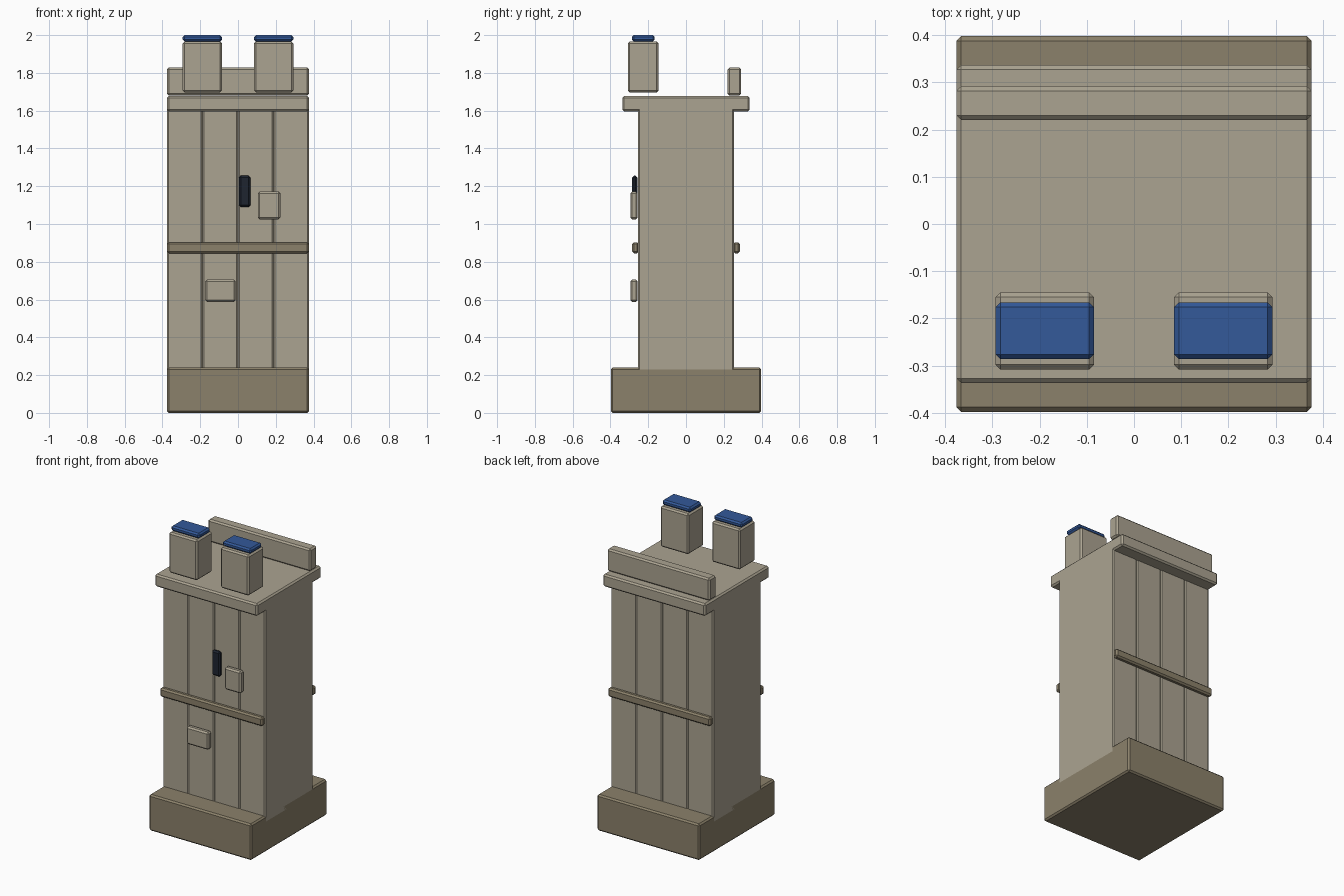
import bpy
import bmesh
from mathutils import Vector

cube = bpy.data.objects.get("Cube")
if cube:
    bpy.data.objects.remove(cube, do_unlink=True)


def material(name, rgb):
    mat = bpy.data.materials.new(name)
    mat.use_nodes = True
    mat.diffuse_color = (*rgb, 1)
    mat.node_tree.nodes["Principled BSDF"].inputs["Base Color"].default_value = (*rgb, 1)
    return mat


stone = material("warm grey", (0.41, 0.37, 0.285))
brown = material("olive brown", (0.26, 0.22, 0.145))
blue = material("blue", (0.033, 0.1, 0.32))
dark = material("dark slate", (0.013, 0.018, 0.03))


def box(name, mat, x, y, z, bevel=0.01):
    """Chamfered box spanning the given (min, max) ranges."""
    low, high = Vector((x[0], y[0], z[0])), Vector((x[1], y[1], z[1]))
    bm = bmesh.new()
    bmesh.ops.create_cube(bm, size=1)
    bmesh.ops.scale(bm, vec=high - low, verts=bm.verts)
    bmesh.ops.bevel(bm, geom=list(bm.edges), offset=bevel, segments=1,
                    affect='EDGES', profile=0.5)
    mesh = bpy.data.meshes.new(name)
    bm.to_mesh(mesh)
    bm.free()
    mesh.materials.append(mat)
    obj = bpy.data.objects.new(name, mesh)
    obj.location = (low + high) / 2
    bpy.context.scene.collection.objects.link(obj)
    return obj


HALF = 0.376
full = (-HALF, HALF)

# Plinth and four upright boards
box("plinth", brown, full, (-0.398, 0.398), (0, 0.24))
width = 2 * HALF / 4
for i in range(4):
    left = -HALF + i * width
    box(f"board_{i + 1}", stone, (left, left + width), (-0.253, 0.253), (0.195, 1.62), 0.007)

# Top slab and rear parapet
box("top_slab", stone, full, (-0.337, 0.337), (1.595, 1.677))
box("rear_parapet", stone, full, (0.22, 0.292), (1.68, 1.828))

# Rails across front and back
box("front_rail", brown, full, (-0.286, -0.25), (0.845, 0.903))
box("back_rail", brown, full, (0.25, 0.286), (0.845, 0.903))

# Pair of posts with blue caps
for side, x in (("right", (-0.293, -0.085)), ("left", (0.085, 0.293))):
    box(f"{side}_post", stone, x, (-0.308, -0.145), (1.697, 1.966))
    box(f"{side}_post_cap", blue, x, (-0.286, -0.166), (1.966, 2.0))

# Fittings on the front
box("handle", dark, (0.005, 0.066), (-0.286, -0.258), (1.09, 1.256))
box("upper_box", stone, (0.105, 0.225), (-0.295, -0.256), (1.025, 1.172))
box("lower_box", stone, (-0.175, -0.012), (-0.295, -0.256), (0.588, 0.705))
